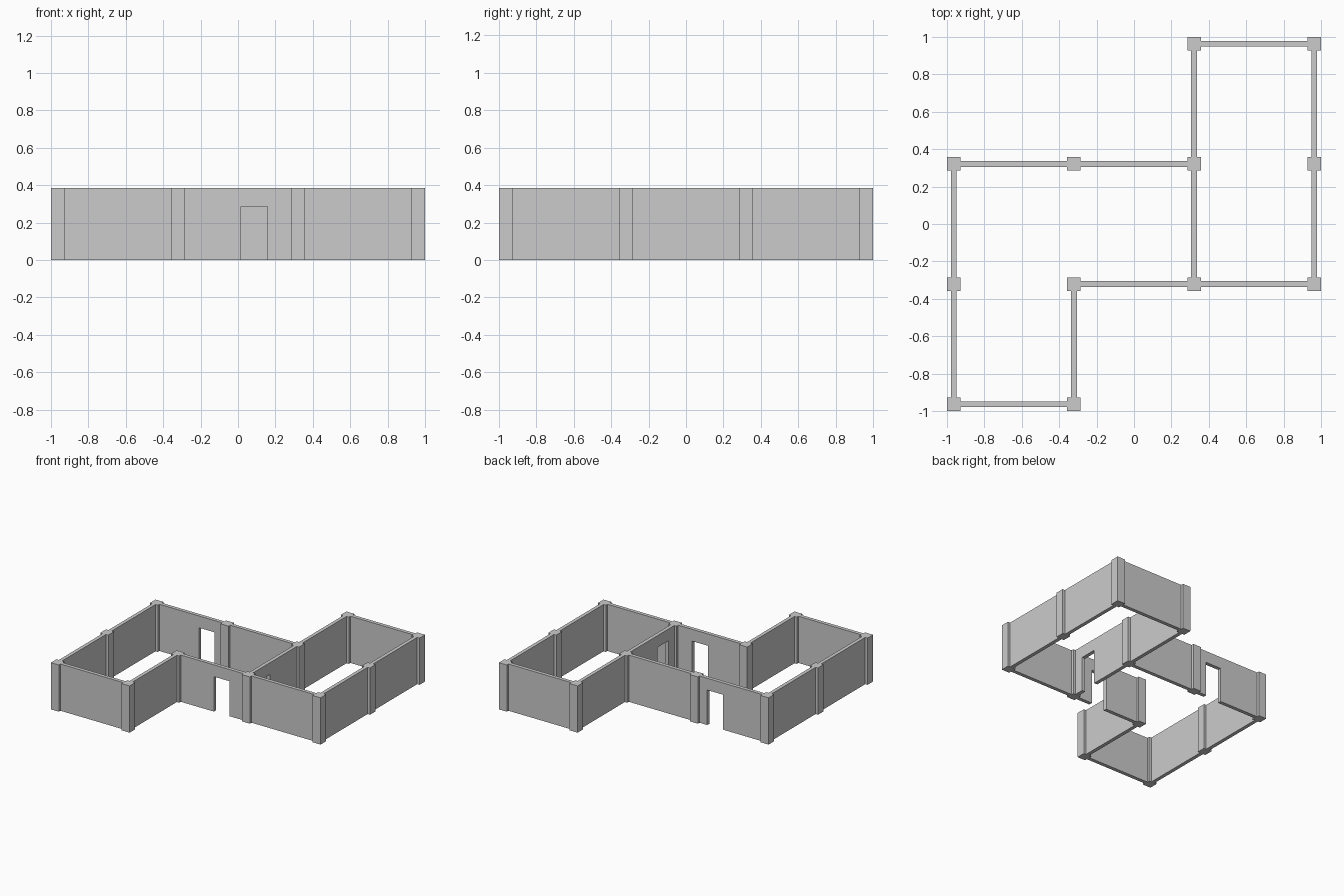
import bpy, bmesh, math
from mathutils import Matrix, Vector

if "Cube" in bpy.data.objects:
    bpy.data.objects.remove(bpy.data.objects["Cube"])

POST = 0.072      # post width
WALL = 0.030      # wall thickness
HEIGHT = 0.384
DOOR_W, DOOR_H = 0.142, 0.287
GRID = [-0.964, -0.321, 0.321, 0.964]   # post lines in x and y


def extrude_outline(name, outline, depth, matrix):
    """Extrude a closed outline along local z, then place it."""
    bm = bmesh.new()
    face = bm.faces.new([bm.verts.new((u, v, -depth / 2)) for u, v in outline])
    ext = bmesh.ops.extrude_face_region(bm, geom=[face])
    moved = [g for g in ext["geom"] if isinstance(g, bmesh.types.BMVert)]
    bmesh.ops.translate(bm, verts=moved, vec=(0, 0, depth))
    bmesh.ops.transform(bm, matrix=matrix, verts=bm.verts)
    bmesh.ops.recalc_face_normals(bm, faces=bm.faces)
    mesh = bpy.data.meshes.new(name)
    bm.to_mesh(mesh)
    bm.free()
    obj = bpy.data.objects.new(name, mesh)
    bpy.context.collection.objects.link(obj)
    return obj


def grid_point(i, j):
    return Vector((GRID[i], GRID[j], 0))


def add_post(i, j):
    h = POST / 2
    square = [(-h, -h), (h, -h), (h, h), (-h, h)]
    place = Matrix.Translation(grid_point(i, j) + Vector((0, 0, HEIGHT / 2)))
    extrude_outline("post", square, HEIGHT, place)


def add_wall(a, b, door=None):
    """Wall between two posts; door is the opening centre measured from a."""
    start, end = grid_point(*a), grid_point(*b)
    span = end - start
    u0, u1 = POST / 2, span.length - POST / 2
    outline = [(u0, 0)]
    if door is not None:
        l, r = door - DOOR_W / 2, door + DOOR_W / 2
        outline += [(l, 0), (l, DOOR_H), (r, DOOR_H), (r, 0)]
    outline += [(u1, 0), (u1, HEIGHT), (u0, HEIGHT)]
    turn = Matrix.Rotation(math.atan2(span.y, span.x), 4, 'Z')
    upright = Matrix.Rotation(math.pi / 2, 4, 'X')
    name = "wall" if door is None else "doorway_wall"
    extrude_outline(name, outline, WALL, Matrix.Translation(start) @ turn @ upright)


# Plain walls, each repeated by a half turn of the plan
half = [((0, 0), (1, 0)), ((0, 0), (0, 1)), ((0, 1), (0, 2)),
        ((1, 0), (1, 1))]
for a, b in half:
    add_wall(a, b)
    add_wall(*[(3 - i, 3 - j) for i, j in (a, b)])
add_wall((1, 2), (2, 2))
add_wall((2, 1), (3, 1))

# Walls with door openings: back, front and the dividing wall
add_wall((0, 2), (1, 2), door=0.465)
add_wall((1, 1), (2, 1), door=0.408)
add_wall((2, 1), (2, 2), door=0.184)

# Posts at every wall junction
for i in range(4):
    for j in range(4):
        if (i, j) not in {(2, 0), (3, 0), (0, 3), (1, 3)}:
            add_post(i, j)
